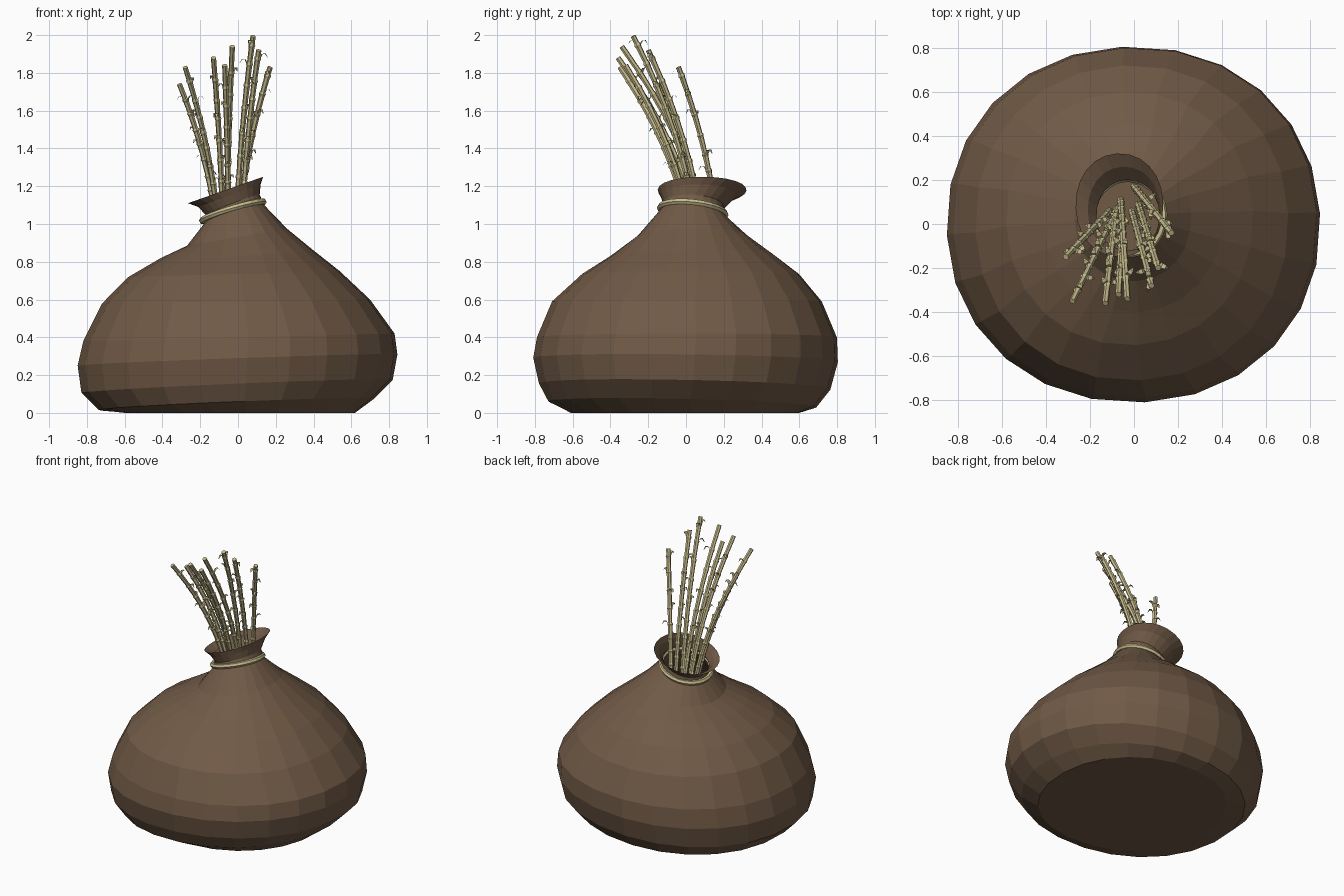
import bpy, math, random
from mathutils import Vector

if "Cube" in bpy.data.objects:
    bpy.data.objects.remove(bpy.data.objects["Cube"])

random.seed(7)


def material(name, rgb):
    m = bpy.data.materials.new(name)
    m.diffuse_color = (*rgb, 1)
    m.use_nodes = True
    m.node_tree.nodes["Principled BSDF"].inputs["Base Color"].default_value = m.diffuse_color
    return m


def make_object(name, verts, faces, mat):
    me = bpy.data.meshes.new(name)
    me.from_pydata([tuple(v) for v in verts], [], faces)
    me.materials.append(mat)
    ob = bpy.data.objects.new(name, me)
    bpy.context.collection.objects.link(ob)
    return ob


def loft(rings, verts, faces, cap_start=False, cap_end=False, closed=False):
    """Join equal-sized rings of points with quads."""
    base, n, k = len(verts), len(rings[0]), len(rings)
    for r in rings:
        verts.extend(r)
    for i in range(k if closed else k - 1):
        a, b = base + i * n, base + (i + 1) % k * n
        for j in range(n):
            j2 = (j + 1) % n
            faces.append((a + j, a + j2, b + j2, b + j))
    if cap_start:
        faces.append(tuple(base + j for j in reversed(range(n))))
    if cap_end:
        faces.append(tuple(base + (k - 1) * n + j for j in range(n)))


def circle(center, axis, radius, n=6):
    side = axis.cross(Vector((0.9, 0.3, 0))).normalized()
    up = axis.cross(side).normalized()
    return [center + radius * (math.cos(2 * math.pi * j / n) * side
                               + math.sin(2 * math.pi * j / n) * up) for j in range(n)]


def oval(x0, x1, y0, y1, z, tx, ty, n=24, power=0.95):
    """Tilted, slightly squared oval; tx and ty raise the +x and +y ends."""
    pts = []
    for j in range(n):
        a = 2 * math.pi * (j + 0.2) / n
        c, s = math.cos(a), math.sin(a)
        c = math.copysign(abs(c) ** power, c)
        s = math.copysign(abs(s) ** power, s)
        pts.append(Vector(((x0 + x1) / 2 + c * (x1 - x0) / 2,
                           (y0 + y1) / 2 + s * (y1 - y0) / 2, z + tx * c + ty * s)))
    return pts


cloth = material("brown_cloth", (0.165, 0.103, 0.062))
straw = material("straw", (0.58, 0.51, 0.27))

# Sack: sagging body, gathered neck and flared open mouth
profile = [
    (-0.60, 0.62, -0.61, 0.60, 0.0, 0, 0),
    (-0.74, 0.72, -0.73, 0.69, 0.045, 0.03, -0.015),
    (-0.83, 0.82, -0.78, 0.765, 0.14, 0.035, -0.015),
    (-0.85, 0.845, -0.81, 0.805, 0.28, 0.03, -0.01),
    (-0.82, 0.83, -0.79, 0.80, 0.40, 0.02, 0),
    (-0.72, 0.70, -0.71, 0.72, 0.59, 0.01, 0),
    (-0.58, 0.54, -0.55, 0.60, 0.735, 0.015, 0),
    (-0.41, 0.40, -0.40, 0.45, 0.84, 0.02, 0.01),
    (-0.27, 0.26, -0.26, 0.33, 0.93, 0.045, 0),
    (-0.18, 0.14, -0.14, 0.21, 1.05, 0.05, -0.015),
    (-0.17, 0.115, -0.12, 0.20, 1.10, 0.055, -0.01),
    (-0.21, 0.12, -0.135, 0.26, 1.15, 0.06, 0),
    (-0.265, 0.133, -0.15, 0.32, 1.18, 0.07, 0),
]
verts, faces = [], []
loft([oval(*p) for p in profile], verts, faces, cap_start=True)
make_object("sack", verts, faces, cloth)

# Rope tied round the neck
path = oval(-0.19, 0.135, -0.137, 0.208, 1.067, 0.05, -0.018, power=1)
mid = sum(path, Vector()) / len(path)
verts, faces, rings = [], [], []
for p in path:
    out = Vector((p.x - mid.x, p.y - mid.y, 0)).normalized()
    rings.append([p + 0.017 * (math.cos(k * math.pi / 3) * out
                               + math.sin(k * math.pi / 3) * Vector((0, 0, 1))) for k in range(6)])
loft(rings, verts, faces, closed=True)
faces = [f[::-1] for f in faces]
make_object("neck_rope", verts, faces, straw)


def leaf(p, direction, size, verts, faces):
    """Small curled strip growing from a stalk joint."""
    side = Vector((-direction.y, direction.x, 0))
    b = len(verts)
    strip = [(0.012, 0, 0.012), (0.024, 0.022, 0.012), (0.042, 0.026, 0.009), (0.056, 0.004, 0.002)]
    for out, up, w in strip:
        c = p + size * (direction * out + Vector((0, 0, up)))
        verts.extend([c - side * w, c + side * w])
    for i in range(3):
        k = b + 2 * i
        faces.append((k, k + 1, k + 3, k + 2))


# Stalks: (bottom x, y), (tip x, y, z)
stalks = [
    ((-0.11, 0.06), (-0.31, -0.15, 1.74)),
    ((-0.10, 0.02), (-0.28, -0.35, 1.83)),
    ((-0.08, 0.07), (-0.13, -0.36, 1.88)),
    ((-0.05, 0.03), (-0.07, -0.32, 1.84)),
    ((-0.06, 0.11), (-0.03, -0.34, 1.94)),
    ((-0.01, 0.06), (0.08, -0.28, 1.995)),
    ((0.02, 0.09), (0.11, -0.20, 1.92)),
    ((0.00, 0.17), (0.17, -0.04, 1.83)),
]
for index, (foot, tip) in enumerate(stalks):
    p0, p2 = Vector((*foot, 0.95)), Vector(tip)
    p1 = p0.lerp(p2, 0.2)
    p1.z = (p0.z + p2.z) / 2

    def point(t):
        return (1 - t) ** 2 * p0 + 2 * t * (1 - t) * p1 + t * t * p2

    def tangent(t):
        return ((1 - t) * (p1 - p0) + t * (p2 - p1)).normalized()

    # Segments widen into a ridge at each joint
    sections, joints, t = [(0, 0.016)], [], random.uniform(0.06, 0.12)
    while t < 0.96:
        sections += [(t - 0.012, 0.0155), (t, 0.019), (t + 0.012, 0.014)]
        joints.append(t)
        t += random.uniform(0.09, 0.13)
    sections.append((1, 0.0145))
    verts, faces = [], []
    loft([circle(point(t), tangent(t), r) for t, r in sections], verts, faces, True, True)
    for t in joints:
        p = point(t)
        if p.z > 1.22:
            a = random.uniform(0, 2 * math.pi)
            for k in range(random.choice((1, 1, 2))):
                d = Vector((math.cos(a + 2.6 * k), math.sin(a + 2.6 * k), 0))
                leaf(p, d, random.uniform(0.7, 1.05), verts, faces)
    make_object(f"stalk_{index + 1}", verts, faces, straw)
